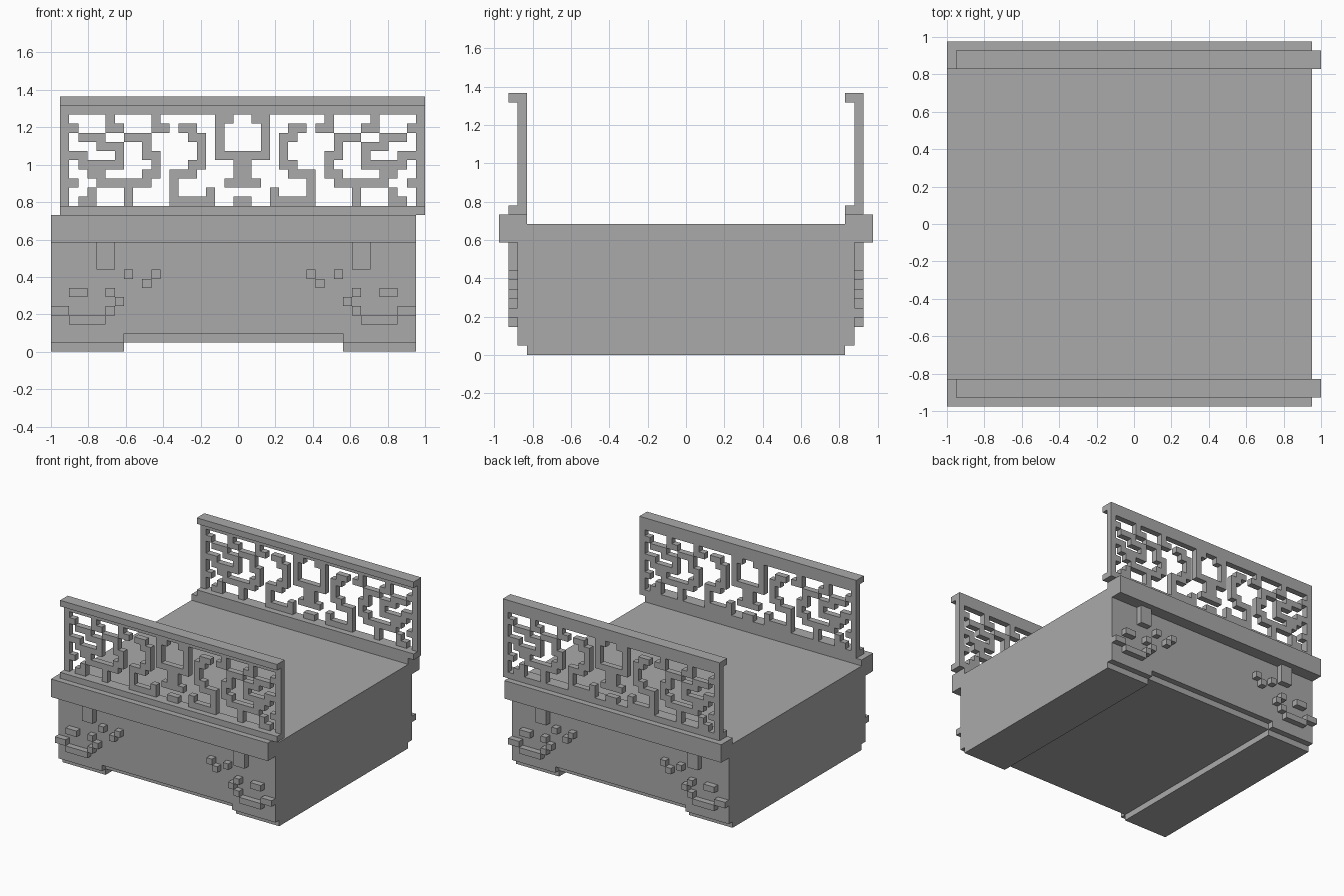
import bpy
import bmesh
from mathutils import Vector

cube = bpy.data.objects.get("Cube")
if cube:
    bpy.data.objects.remove(cube, do_unlink=True)

U = 2 / 41  # one block
ORIGIN = Vector((20.5, 20, 0))

stone = bpy.data.materials.new("grey stone")
stone.use_nodes = True
GREY = (0.4, 0.4, 0.4, 1)
stone.diffuse_color = GREY
stone.node_tree.nodes["Principled BSDF"].inputs["Base Color"].default_value = GREY


def finish(name, bm):
    """Turn block coordinates into a scaled object."""
    bmesh.ops.recalc_face_normals(bm, faces=bm.faces)
    for v in bm.verts:
        v.co = (v.co - ORIGIN) * U
    mesh = bpy.data.meshes.new(name)
    bm.to_mesh(mesh)
    bm.free()
    mesh.materials.append(stone)
    obj = bpy.data.objects.new(name, mesh)
    bpy.context.collection.objects.link(obj)
    return obj


def extrude(bm, faces, offset):
    new = bmesh.ops.extrude_face_region(bm, geom=faces)["geom"]
    bmesh.ops.translate(bm, vec=offset,
                        verts=[g for g in new if isinstance(g, bmesh.types.BMVert)])


def box(name, x0, x1, y0, y1, z0, z1):
    bm = bmesh.new()
    ring = [(x0, y0, z0), (x1, y0, z0), (x1, y1, z0), (x0, y1, z0)]
    face = bm.faces.new([bm.verts.new(p) for p in ring])
    extrude(bm, [face], (0, 0, z1 - z0))
    return finish(name, bm)


def panel(name, rows, x0, z_top, y0):
    """Pierced panel, one block thick, from rows of filled cells."""
    bm = bmesh.new()
    verts = {}

    def corner(x, z):
        if (x, z) not in verts:
            verts[x, z] = bm.verts.new((x, y0, z))
        return verts[x, z]

    for r, row in enumerate(rows):
        for c, cell in enumerate(row):
            if cell == "#":
                x, z = x0 + c, z_top - r
                bm.faces.new([corner(x, z - 1), corner(x + 1, z - 1),
                              corner(x + 1, z), corner(x, z)])
    extrude(bm, bm.faces[:], (0, 1, 0))
    return finish(name, bm)


# Bridge body: side profile swept across the width
profile = [(2, 2), (38, 2), (38, 12), (40, 12), (40, 15), (37, 15),
           (37, 14), (3, 14), (3, 15), (0, 15), (0, 12), (2, 12)]
bm = bmesh.new()
side = bm.faces.new([bm.verts.new((0, y, z)) for y, z in profile])
extrude(bm, [side], (40, 0, 0))
finish("bridge_body", bm)

# Underside and feet
box("underside_slab", 8, 32, 3, 37, 1, 2)
for label, x in (("right", 0), ("left", 32)):
    box(label + "_footing", x, x + 8, 2, 38, 1, 2)
    box(label + "_foot", x, x + 8, 3, 37, 0, 1)

# Railing lattice, left half of each row; the other half is its mirror
half_rows = [
    "....#....#......##.",
    "#...##...##.##..#..",
    ".###..###....##.#..",
    "...###..#.....#.#..",
    "##...#..##....#.###",
    ".#####...#...##...#",
    "..##....##.###....#",
    "#..######..#.....##",
    "..#...#....#...#...",
    ".##...#....#####..#",
]
solid = "#" * 40
lattice = [solid, solid]
lattice += ["#" + h + h[::-1] + "#" for h in half_rows]
lattice += [solid]

# Both railings, with a ledge at the base and a handrail lip at the top
for label, y in (("front", 1), ("back", 37)):
    panel(label + "_railing", lattice, 1, 28, y + 1)
    box(label + "_railing_base", 1, 41, y, y + 1, 15, 16)
    box(label + "_handrail_lip", 1, 41, y, y + 1, 27, 28)

# Raised blocks on the walls: x start, x end, bottom, top
ornaments = {
    "bracket": (5, 7, 9, 12),
    "stud_outer": (8, 9, 8, 9),
    "stud_inner": (11, 12, 8, 9),
    "stud_middle": (10, 11, 7, 8),
    "cloud_bar": (2, 4, 6, 7),
    "cloud_tip": (6, 7, 6, 7),
    "cloud_curl": (7, 8, 5, 6),
    "cloud_end": (6, 7, 4, 5),
    "cloud_base": (2, 6, 3, 4),
    "cloud_tail": (0, 2, 4, 5),
}
for wall, y in (("front", 1), ("back", 38)):
    for part, (a, b, z0, z1) in ornaments.items():
        box(f"{wall}_right_{part}", a, b, y, y + 1, z0, z1)
        box(f"{wall}_left_{part}", 40 - b, 40 - a, y, y + 1, z0, z1)
